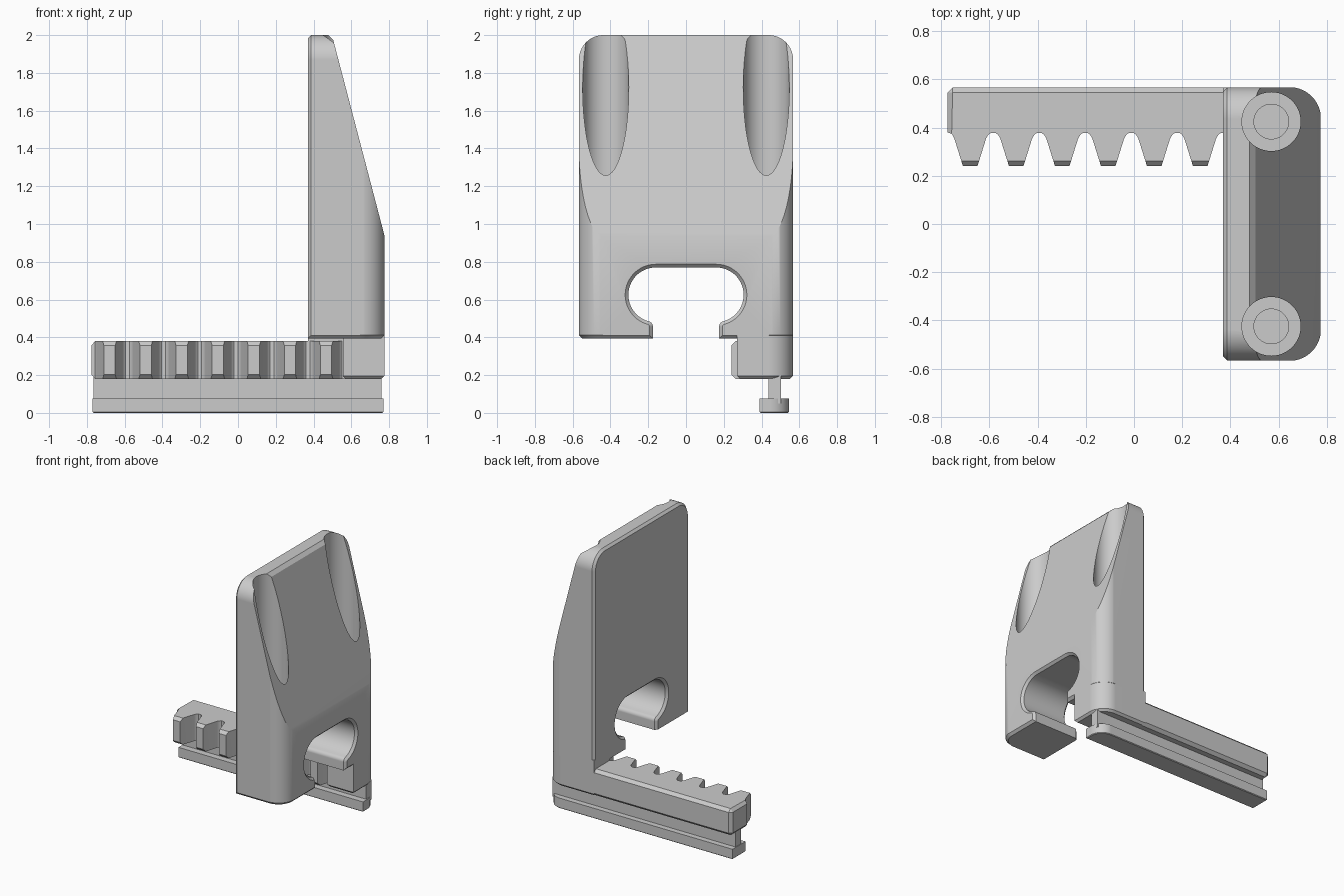
import bpy, bmesh
from math import cos, sin, radians

cube = bpy.data.objects.get("Cube")
if cube:
    bpy.data.objects.remove(cube)

grey = bpy.data.materials.new("light grey")
grey.use_nodes = True
grey.diffuse_color = (0.6, 0.6, 0.6, 1)
grey.node_tree.nodes["Principled BSDF"].inputs["Base Color"].default_value = (0.6, 0.6, 0.6, 1)

AXES = {"x": lambda u, v, w: (w, u, v),
        "y": lambda u, v, w: (u, w, v),
        "z": lambda u, v, w: (u, v, w)}
HALF = 0.567     # half depth of the plate
FRONT = 0.775    # outer face of the plate
BACK = 0.37      # flat inner face of the plate


def arc(cx, cy, r, start, end, n=16):
    angles = [radians(start + (end - start) * i / n) for i in range(n + 1)]
    return [(cx + r * cos(a), cy + r * sin(a)) for a in angles]


def mirror(points):
    return [(-u, v) for u, v in reversed(points)]


def prism(name, points, axis, low, high, chamfer=0, rule=None):
    """Extrude a flat outline along an axis, chamfering edges picked by a rule."""
    bm = bmesh.new()
    place = AXES[axis]
    lo = [bm.verts.new(place(u, v, low)) for u, v in points]
    hi = [bm.verts.new(place(u, v, high)) for u, v in points]
    bm.faces.new(lo)
    bm.faces.new(hi)
    n = len(points)
    for i in range(n):
        j = (i + 1) % n
        bm.faces.new((lo[i], lo[j], hi[j], hi[i]))
    bmesh.ops.recalc_face_normals(bm, faces=bm.faces)
    if chamfer:
        edges = [e for e in bm.edges if rule(e.verts[0].co, e.verts[1].co)]
        bmesh.ops.bevel(bm, geom=edges, offset=chamfer, segments=1, affect='EDGES')
        bmesh.ops.recalc_face_normals(bm, faces=bm.faces)
    mesh = bpy.data.meshes.new(name)
    bm.to_mesh(mesh)
    bm.free()
    mesh.materials.append(grey)
    obj = bpy.data.objects.new(name, mesh)
    bpy.context.collection.objects.link(obj)
    return obj


def combine(obj, cutter, operation):
    mod = obj.modifiers.new("cut", 'BOOLEAN')
    mod.operation, mod.object, mod.solver = operation, cutter, 'EXACT'
    bpy.context.view_layer.objects.active = obj
    bpy.ops.object.modifier_apply(modifier=mod.name)
    bpy.data.objects.remove(cutter)


def at(axis, value):
    return lambda a, b: abs(a[axis] - value) < 1e-4 and abs(b[axis] - value) < 1e-4


# Plate silhouette with rounded top corners and the open cable slot
slot = [(0.175, 0.3)] + arc(0.205, 0.456, 0.03, 180, 105, 5)
slot += arc(0.16, 0.625, 0.145, -69, 90, 27)
side = [(HALF, 0.3)] + arc(HALF - 0.13, 1.87, 0.13, 0, 90)
profile = side + mirror(side) + mirror(slot)[::-1] + slot[::-1]
plate = prism("clamp_plate", profile, "x", BACK, FRONT, 0.017,
              lambda a, b: at(0, BACK)(a, b) or at(0, FRONT)(a, b))

# Rounded outer corners seen in plan
edge, cx, cy = HALF + 0.001, FRONT - 0.129, HALF - 0.129
plan = [(BACK - 0.1, -edge)] + arc(cx, -cy, 0.13, -90, 0)
plan += arc(cx, cy, 0.13, 0, 90) + [(BACK - 0.1, edge)]
combine(plate, prism("plan", plan, "z", 0.393, 2.1, 0.019, at(2, 0.393)), 'INTERSECT')

# Sloping outer face with a small chamfer at the top
slope = [(0.3, 0.2), (0.9, 0.2), (0.9, 0.463), (0.504, 1.975), (0.379, 2.1), (0.3, 2.1)]
combine(plate, prism("slope", slope, "y", -1, 1), 'INTERSECT')

# Stepped screw bores
for s in (-1, 1):
    for radius, floor in ((0.122, 0.9), (0.072, 0.6)):
        bore = prism("bore", arc(0.57, s * 0.425, radius, 0, 354.375, 63), "z", floor, 2.2)
        combine(plate, bore, 'DIFFERENCE')

# Block that joins the plate to the rack
corner = [(BACK, 0.38), (0.555, 0.38), (0.555, 0.27), (FRONT, 0.27)]
corner += arc(FRONT - 0.13, HALF - 0.13, 0.13, 0, 90) + [(BACK, HALF)]
block = prism("corner_block", corner, "z", 0.18, 0.45, 0.016, at(2, 0.18))

# Toothed rack
teeth = [(-FRONT, HALF), (-FRONT, 0.38), (-0.757, 0.375)]
tooth = [(-0.085, 0.378), (-0.075, 0.37), (-0.066, 0.355), (-0.03, 0.24)]
tooth += mirror(tooth)
for i in range(7):
    c = -0.68 + i * 0.191
    teeth += [(c + u, v) for u, v in (tooth[2:] if i == 0 else tooth)]
teeth += [(0.57, 0.378), (0.57, HALF)]


def rack_edges(a, b):
    flat = abs(a.z - b.z) < 1e-4
    tip = max(a.y, b.y) < 0.245
    outer = min(a.y, b.y) > HALF - 0.001
    end = max(a.x, b.x) < 0.001 - FRONT
    return (flat and (tip or outer or end)) or (outer and end)


rack = prism("toothed_rack", teeth, "z", 0.18, 0.38, 0.022, rack_edges)

# T-shaped sliding rail below the rack
web = prism("rail_web", [(0.438, 0.05), (0.503, 0.05), (0.503, 0.2), (0.438, 0.2)],
            "x", -0.765, 0.76)
foot_plan = [(-0.77, 0.39), (0.77, 0.39)] + arc(0.67, 0.445, 0.1, 0, 90) + [(-0.77, 0.545)]
foot = prism("rail_foot", foot_plan, "z", 0, 0.077, 0.005, at(2, 0))

# Smooth curves, crisp edges
for obj in (plate, block, rack, web, foot):
    bpy.ops.object.select_all(action='DESELECT')
    obj.select_set(True)
    bpy.context.view_layer.objects.active = obj
    bpy.ops.object.shade_smooth_by_angle(angle=radians(25))
    weighted = obj.modifiers.new("weighted", 'WEIGHTED_NORMAL')
    weighted.keep_sharp = True
